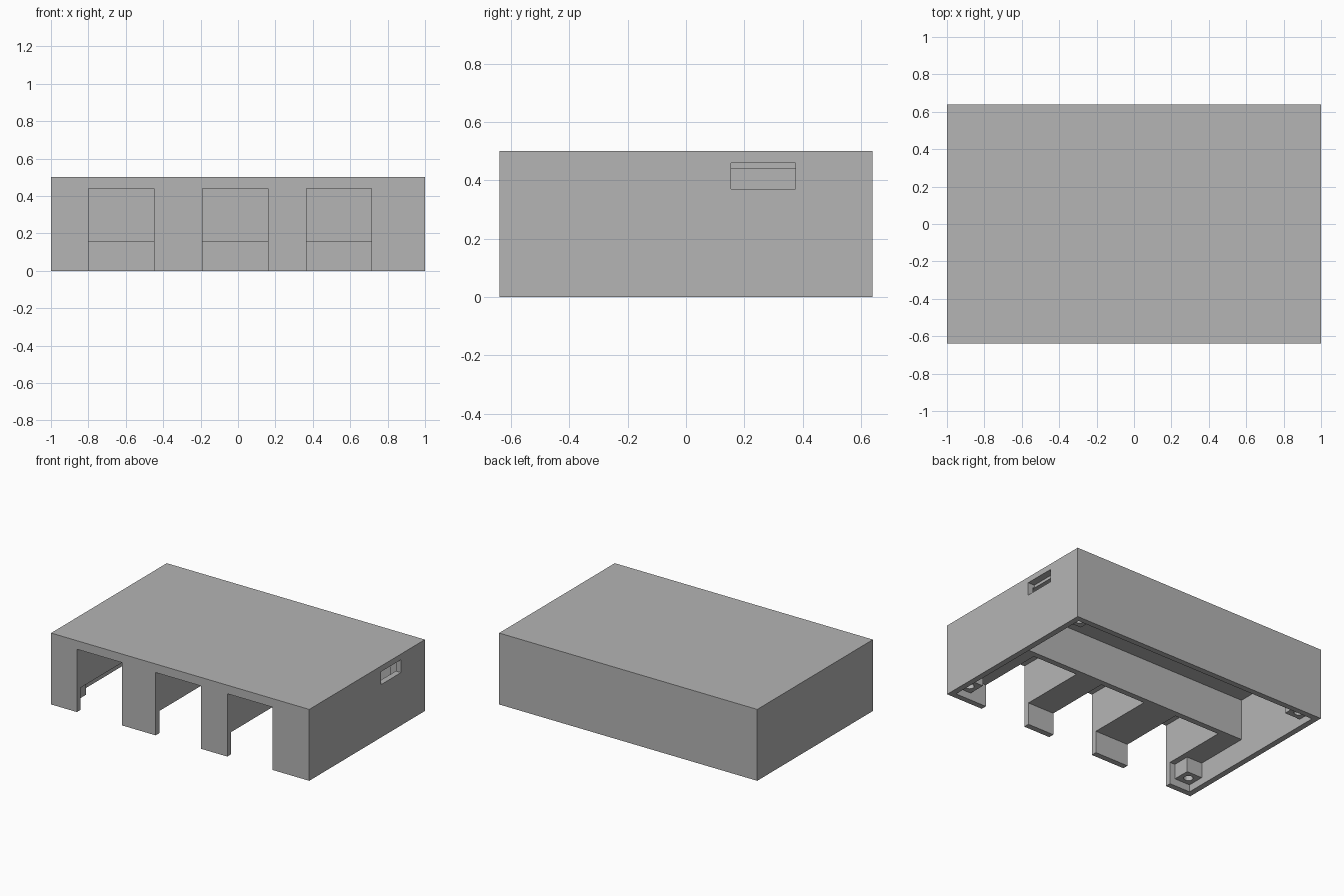
import bpy
import bmesh
from mathutils import Matrix, Vector

if "Cube" in bpy.data.objects:
    bpy.data.objects.remove(bpy.data.objects["Cube"], do_unlink=True)

grey = bpy.data.materials.new("plain grey")
grey.use_nodes = True
grey.diffuse_color = (0.46, 0.46, 0.46, 1)
grey.node_tree.nodes["Principled BSDF"].inputs["Base Color"].default_value = grey.diffuse_color


def make_object(name, bm):
    mesh = bpy.data.meshes.new(name)
    bm.to_mesh(mesh)
    bm.free()
    mesh.materials.append(grey)
    obj = bpy.data.objects.new(name, mesh)
    bpy.context.collection.objects.link(obj)
    return obj


def box(name, low, high):
    low, high = Vector(low), Vector(high)
    bm = bmesh.new()
    bmesh.ops.create_cube(bm, size=1, matrix=Matrix.Translation((low + high) / 2)
                          @ Matrix.Diagonal((high - low).to_4d()))
    return make_object(name, bm)


def rod(name, x, y, radius, bottom, top):
    bm = bmesh.new()
    bmesh.ops.create_cone(bm, cap_ends=True, segments=16, radius1=radius, radius2=radius,
                          depth=top - bottom,
                          matrix=Matrix.Translation((x, y, (top + bottom) / 2)))
    return make_object(name, bm)


def combine(target, tool, operation):
    # Apply a boolean and discard the tool
    mod = target.modifiers.new("combine", 'BOOLEAN')
    mod.operation = operation
    mod.solver = 'EXACT'
    mod.object = tool
    bpy.context.view_layer.update()
    graph = bpy.context.evaluated_depsgraph_get()
    mesh = bpy.data.meshes.new_from_object(target.evaluated_get(graph))
    target.modifiers.clear()
    target.data = mesh
    bpy.data.objects.remove(tool, do_unlink=True)


HALF_X, HALF_Y, HEIGHT = 1.0, 0.64, 0.5
WALL, ROOF, BAR = 0.04, 0.44, 0.155
IN_X, IN_Y = HALF_X - WALL, HALF_Y - WALL

# Outer case
case = box("case", (-HALF_X, -HALF_Y, 0), (HALF_X, HALF_Y, HEIGHT))

# Open rear compartment and shallow recess under the front bars
combine(case, box("rear_cavity", (-IN_X, -0.09, -0.1), (IN_X, IN_Y, ROOF)), 'DIFFERENCE')
combine(case, box("front_recess", (-IN_X, -IN_Y, -0.1), (IN_X, 0.1, BAR)), 'DIFFERENCE')

# Three front bays, closed behind by a thin partition
for left, right in ((-0.8, -0.45), (-0.19, 0.16), (0.365, 0.715)):
    combine(case, box("bay", (left, -0.8, -0.1), (right, -0.13, ROOF)), 'DIFFERENCE')

# Side port, notched slightly into the roof
combine(case, box("port", (0.95, 0.155, 0.37), (1.1, 0.375, 0.46)), 'DIFFERENCE')

# Corner screw posts with blind holes
for sx in (-1, 1):
    for sy in (-1, 1):
        xs = sorted((sx * 0.84, sx * 0.98))
        ys = sorted((sy * 0.48, sy * 0.62))
        combine(case, box("post", (xs[0], ys[0], 0.05), (xs[1], ys[1], 0.47)), 'UNION')
        combine(case, rod("hole", sx * 0.9, sy * 0.54, 0.03, -0.1, 0.25), 'DIFFERENCE')

for face in case.data.polygons:
    face.use_smooth = False
